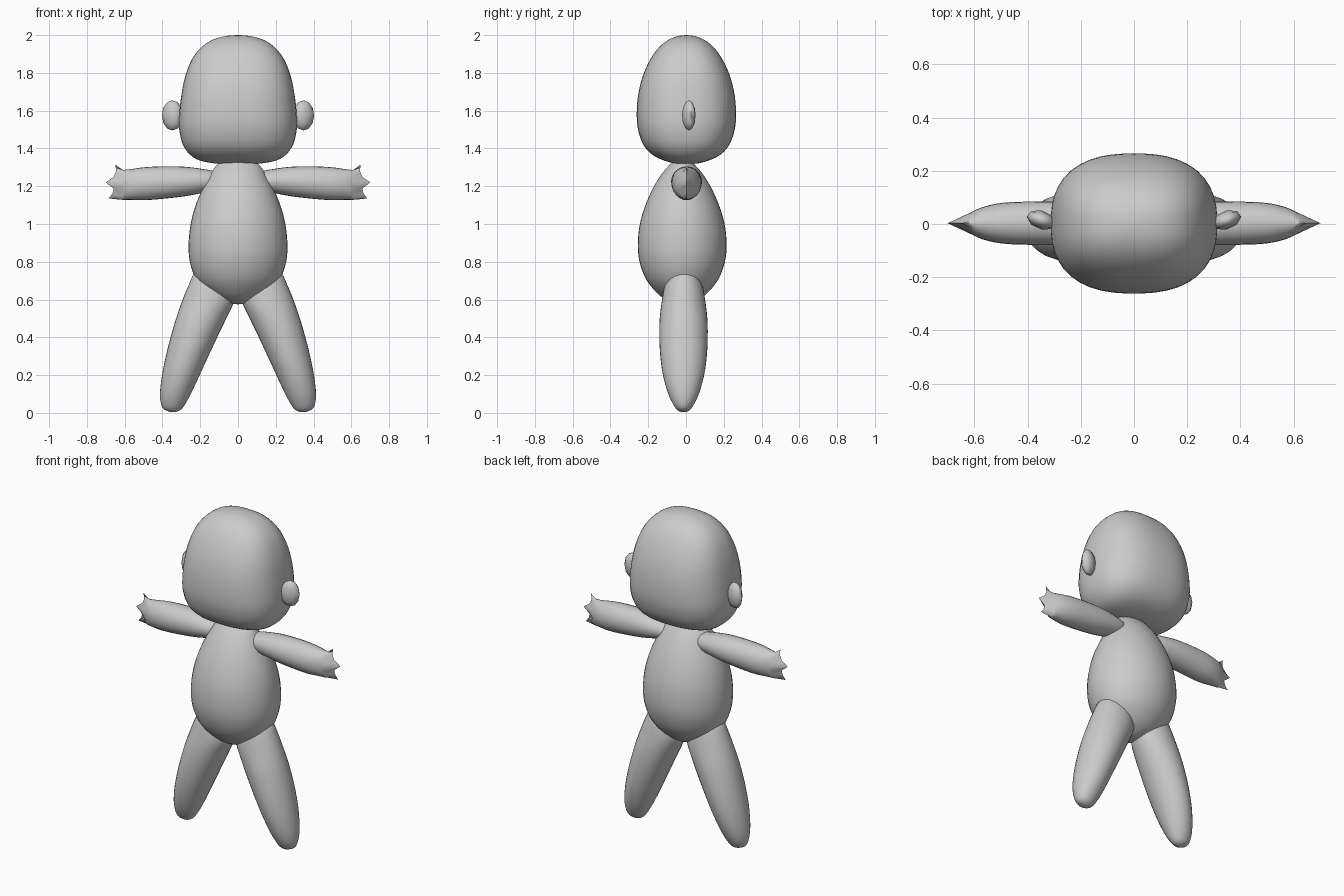
import bpy, bmesh, math

if "Cube" in bpy.data.objects:
    bpy.data.objects.remove(bpy.data.objects["Cube"])

grey = bpy.data.materials.new("plain grey")
grey.diffuse_color = (0.6, 0.6, 0.6, 1)
grey.use_nodes = True
grey.node_tree.nodes["Principled BSDF"].inputs["Base Color"].default_value = grey.diffuse_color


def finish(name, bm, angle=60):
    bmesh.ops.remove_doubles(bm, verts=bm.verts[:], dist=0.0005)
    bmesh.ops.recalc_face_normals(bm, faces=bm.faces[:])
    me = bpy.data.meshes.new(name)
    bm.to_mesh(me)
    bm.free()
    me.materials.append(grey)
    ob = bpy.data.objects.new(name, me)
    bpy.context.collection.objects.link(ob)
    bpy.ops.object.select_all(action='DESELECT')
    ob.select_set(True)
    bpy.context.view_layer.objects.active = ob
    bpy.ops.object.shade_smooth_by_angle(angle=math.radians(angle))
    return ob


def skin(rings):
    """Join rings of points into a closed surface."""
    bm = bmesh.new()
    rows = [[bm.verts.new(p) for p in r] for r in rings]
    n = len(rows[0])
    for a, b in zip(rows, rows[1:]):
        for i in range(n):
            j = (i + 1) % n
            bm.faces.new((a[i], a[j], b[j], b[i]))
    bm.faces.new(rows[0][::-1])
    bm.faces.new(rows[-1])
    return bm


def smooth_rows(rows, steps=3):
    """Catmull-Rom interpolation between profile rows."""
    out = []
    for k in range(len(rows) - 1):
        p0, p1, p2, p3 = (rows[max(0, min(len(rows) - 1, k + d))] for d in (-1, 0, 1, 2))
        for s in range(steps):
            t = s / steps
            out.append([0.5 * (2 * b + (c - a) * t + (2 * a - 5 * b + 4 * c - d) * t * t
                               + (3 * b - a - 3 * c + d) * t ** 3)
                        for a, b, c, d in zip(p0, p1, p2, p3)])
    return out + [list(rows[-1])]


def rounded(n, power):
    """Unit superellipse points."""
    pts = []
    for i in range(n):
        a = 2 * math.pi * i / n
        c, s = math.cos(a), math.sin(a)
        r = (abs(c) ** power + abs(s) ** power) ** (-1 / power)
        pts.append((c * r, s * r))
    return pts


def upright(rows, power=2, n=40):
    """Rows: z, centre x, half width x, centre y, half depth y."""
    return skin([[(cx + hx * u, cy + hy * v, z) for u, v in rounded(n, power)]
                 for z, cx, hx, cy, hy in smooth_rows(rows)])


# Head: boxy egg with flat underside
head = [(1.32, .12, .06), (1.335, .20, .115), (1.365, .252, .178), (1.42, .292, .228),
        (1.50, .311, .256), (1.58, .311, .263), (1.68, .300, .256), (1.78, .280, .232),
        (1.87, .245, .192), (1.935, .195, .145), (1.975, .135, .095), (1.995, .065, .045),
        (2.0, .001, .001)]
finish("head", upright([(z, 0, hx, .002, hy) for z, hx, hy in head], 2.5, 48))

# Torso: pear shape
torso = [(.575, .001, .001), (.58, .05, .045), (.61, .115, .105), (.66, .185, .157),
         (.72, .229, .198), (.80, .255, .226), (.88, .262, .235), (.98, .254, .228),
         (1.08, .231, .202), (1.18, .191, .160), (1.26, .148, .112), (1.31, .115, .070),
         (1.34, .07, .04), (1.35, .001, .001)]
finish("torso", upright([(z, 0, hx, -.02, hy) for z, hx, hy in torso]))

# Legs: z, inner x, outer x, half depth
leg = [(.004, .344, .346, .001), (.008, .318, .368, .022), (.03, .29, .402, .046),
       (.10, .25, .413, .081), (.20, .203, .402, .109), (.30, .157, .382, .123),
       (.40, .110, .357, .128), (.50, .062, .328, .126), (.60, .018, .293, .114),
       (.68, .03, .260, .098), (.74, .07, .228, .07), (.78, .149, .151, .001)]
for side, s in (("left", 1), ("right", -1)):
    finish(side + "_leg", upright([(z, s * (a + b) / 2, (b - a) / 2, -.013, d)
                                   for z, a, b, d in leg], n=32))

# Arms: x, centre z, half height, half depth; the end is pinched into three pointed fingers
arm = [(.08, 1.228, .001, .001), (.09, 1.228, .03, .035), (.12, 1.228, .05, .058),
       (.18, 1.228, .062, .072), (.28, 1.225, .078, .081), (.40, 1.219, .086, .081),
       (.50, 1.213, .087, .076), (.57, 1.209, .081, .060), (.61, 1.207, .079, .042)]
fingers = [(.65, 1.315), (.645, 1.28), (.658, 1.25), (.70, 1.22),
           (.658, 1.187), (.665, 1.16), (.685, 1.135)]


def finger_point(t):
    k = min(int(t), 5)
    f = t - k
    return [p + (q - p) * f for p, q in zip(fingers[k], fingers[k + 1])]


for side, s in (("left", 1), ("right", -1)):
    N = 24
    angles = [2 * math.pi * i / N for i in range(N)]
    rings = [[(s * x, .003 + hy * math.sin(a), cz + hz * math.cos(a)) for a in angles]
             for x, cz, hz, hy in smooth_rows(arm)]
    tip = []
    for i in range(N):
        x, z = finger_point(min(i, N - i) / 2)
        tip.append((s * x, .003, z))
    bm = skin(rings + [tip])
    bm.faces.ensure_lookup_table()
    bmesh.ops.delete(bm, geom=[bm.faces[-1]], context='FACES_ONLY')
    finish(side + "_arm", bm)

# Ears: coarse flattened balls
for side, s in (("left", 1), ("right", -1)):
    bm = bmesh.new()
    bmesh.ops.create_uvsphere(bm, u_segments=8, v_segments=6, radius=1)
    for v in bm.verts:
        v.co = (s * (.347 + .056 * v.co.x), .015 + .036 * v.co.y + .012 * v.co.x,
                1.575 + .08 * v.co.z)
    finish(side + "_ear", bm)
